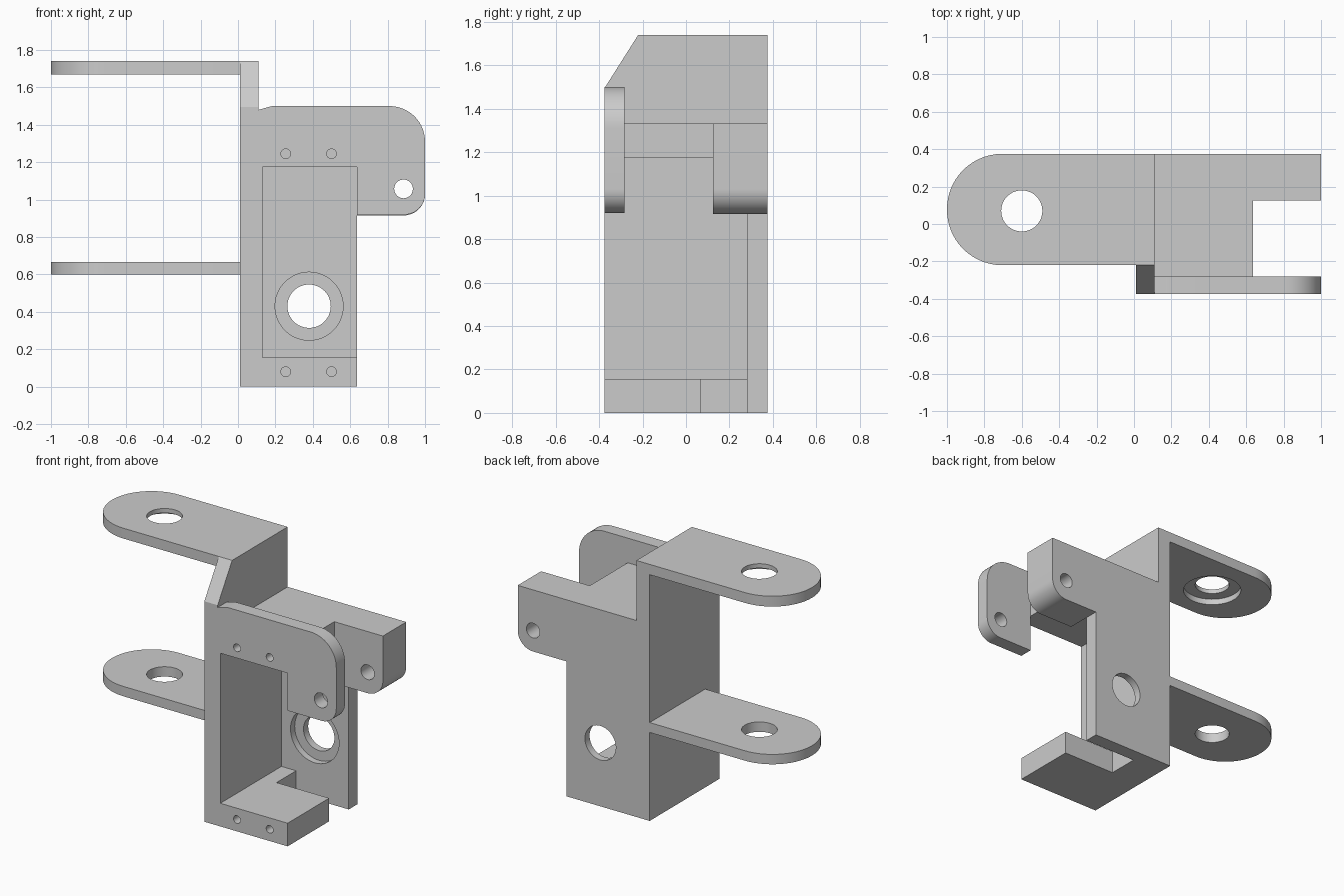
import bpy, bmesh, math
from mathutils import Vector

if "Cube" in bpy.data.objects:
    bpy.data.objects.remove(bpy.data.objects["Cube"], do_unlink=True)

grey = bpy.data.materials.new("plain grey")
grey.use_nodes = True
GREY = (0.6, 0.6, 0.6, 1)
grey.diffuse_color = GREY
grey.node_tree.nodes["Principled BSDF"].inputs["Base Color"].default_value = GREY


def outline(corners, steps=14):
    """Corners are (u, v) or (u, v, fillet radius)."""
    pts = []
    for i, c in enumerate(corners):
        p = Vector(c[:2])
        if len(c) == 2:
            pts.append(p)
            continue
        a = (Vector(corners[i - 1][:2]) - p).normalized()
        b = (Vector(corners[(i + 1) % len(corners)][:2]) - p).normalized()
        half = a.angle(b) / 2
        centre = p + (a + b).normalized() * c[2] / math.sin(half)
        t = c[2] / math.tan(half)
        start = (p + a * t - centre).normalized()
        end = (p + b * t - centre).normalized()
        pts += [centre + start.slerp(end, k / steps) * c[2] for k in range(steps + 1)]
    return pts


def circle(u, v, r, n=48):
    return [Vector((u + r * math.cos(2 * math.pi * k / n),
                    v + r * math.sin(2 * math.pi * k / n))) for k in range(n)]


def rect(u0, u1, v0, v1):
    return outline([(u0, v0), (u1, v0), (u1, v1), (u0, v1)])


def prism(name, axis, pts, lo, hi):
    """Extrude a flat outline along an axis from lo to hi."""
    place = {"x": lambda p, w: (w, p.x, p.y),
             "y": lambda p, w: (p.x, w, p.y),
             "z": lambda p, w: (p.x, p.y, w)}[axis]
    bm = bmesh.new()
    rings = [[bm.verts.new(place(p, w)) for p in pts] for w in (lo, hi)]
    for ring in rings:
        bm.faces.new(ring)
    for i in range(len(pts)):
        bm.faces.new((rings[0][i - 1], rings[0][i], rings[1][i], rings[1][i - 1]))
    bmesh.ops.recalc_face_normals(bm, faces=bm.faces)
    mesh = bpy.data.meshes.new(name)
    bm.to_mesh(mesh)
    bm.free()
    mesh.materials.append(grey)
    ob = bpy.data.objects.new(name, mesh)
    bpy.context.collection.objects.link(ob)
    return ob


def combine(target, other, operation):
    mod = target.modifiers.new(operation.lower(), "BOOLEAN")
    mod.operation, mod.solver, mod.object = operation, "EXACT", other
    bpy.context.view_layer.objects.active = target
    bpy.ops.object.modifier_apply(modifier=mod.name)
    bpy.data.objects.remove(other, do_unlink=True)


L, R, F, B = 0.01, 0.635, -0.375, 0.375   # frame limits

# Tall side wall with the sloped upper front corner
bracket = prism("bracket", "x", outline(
    [(F, 0), (B, 0), (B, 1.74), (-0.22, 1.74), (F, 1.495)]), L, 0.11)

ear = outline([(0.05, -0.22), (0.05, B), (-1, B, 0.295), (-1, -0.22, 0.295)])
shelf = outline([(L, F), (R, F), (R, 0.07), (0.24, 0.07), (0.24, 0.3), (L, 0.3)])
rear_arm = outline([(R, 0.915), (1, 0.915, 0.115), (1, 1.333), (0.5, 1.333),
                    (0.5, 1.175), (R, 1.175)])
front_plate = outline([(0.05, 1.175), (R, 1.175), (R, 0.92), (1, 0.92, 0.11),
                       (1, 1.5, 0.19), (0.18, 1.5, 0.1), (0.11, 1.48), (0.05, 1.48)])

solids = [
    ("wall_thickening", "x", rect(F, B, 0, 1.333), L, 0.13),
    ("back_wall", "y", rect(L, R, 0, 1.333), 0.28, B),
    ("top_block", "y", rect(L, R, 1.175, 1.333), F, B),
    ("bottom_shelf", "z", shelf, 0, 0.157),
    ("rear_arm", "y", rear_arm, 0.125, B),
    ("front_plate", "y", front_plate, F, -0.282),
    ("upper_ear", "z", ear, 1.67, 1.74),
    ("lower_ear", "z", ear, 0.6, 0.667),
]
for part in solids:
    combine(bracket, prism(*part), "UNION")

# Bores, counterbores and blind screw holes
holes = [
    ("ear_bore", "z", circle(-0.6, 0.07, 0.11), 0.5, 1.8),
    ("ear_counterbore", "z", circle(-0.6, 0.07, 0.185), 1.6, 1.71),
    ("back_bore", "y", circle(0.38, 0.43, 0.116), 0.2, 0.5),
    ("back_counterbore", "y", circle(0.38, 0.43, 0.182), 0.2, 0.325),
    ("arm_pin_hole", "y", circle(0.885, 1.057, 0.05, 32), -0.5, 0.5),
]
for x in (0.255, 0.5):
    for z in (0.08, 1.245):
        holes.append(("screw_hole", "y", circle(x, z, 0.026, 24), -0.5, -0.17))
for hole in holes:
    combine(bracket, prism(*hole), "DIFFERENCE")

# Merge coplanar faces, then shade
bm = bmesh.new()
bm.from_mesh(bracket.data)
bmesh.ops.remove_doubles(bm, verts=bm.verts, dist=0.0002)
bmesh.ops.dissolve_limit(bm, angle_limit=0.01, verts=bm.verts, edges=bm.edges)
bm.to_mesh(bracket.data)
bm.free()
bpy.ops.object.select_all(action="DESELECT")
bracket.select_set(True)
bpy.context.view_layer.objects.active = bracket
bpy.ops.object.shade_smooth_by_angle(angle=math.radians(25))
